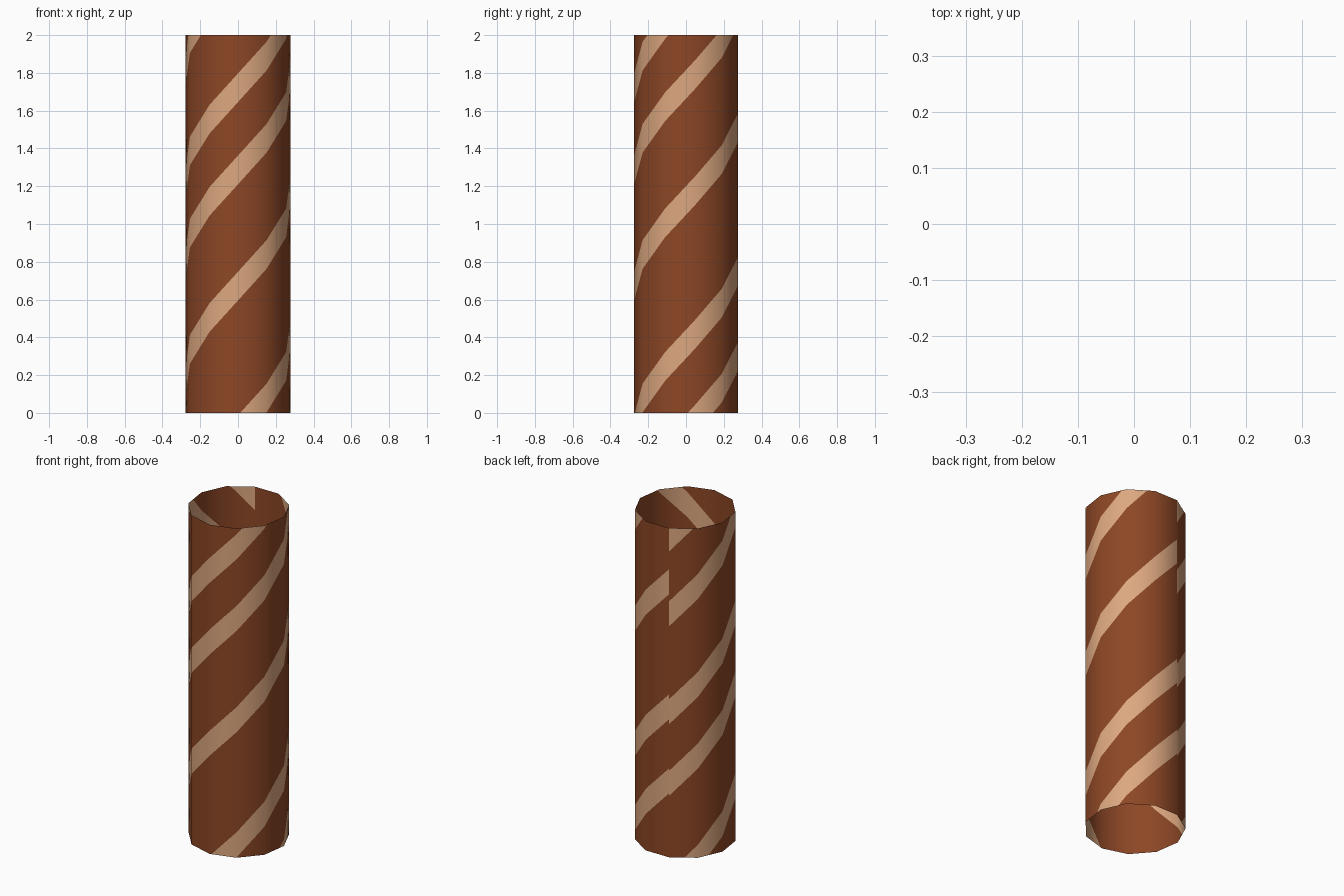
import bpy, bmesh, math
from mathutils import Vector

if "Cube" in bpy.data.objects:
    bpy.data.objects.remove(bpy.data.objects["Cube"])

SIDES, R, H = 11, 0.28, 2.0
RISE = 1.84            # climb of a stripe over one full turn
HALF = 0.076           # half of a stripe's upright width
SEAM = math.radians(90 + 180 / SIDES)
# stripe centre heights at the seam
STARTS = [-1.375, -0.925, -0.165, 0.45, 0.885, 1.48, 1.935]
Y_SHIFT = R * (1 - math.cos(math.pi / SIDES)) / 2


def material(name, rgb):
    m = bpy.data.materials.new(name)
    m.diffuse_color = (*rgb, 1)
    m.use_nodes = True
    m.node_tree.nodes["Principled BSDF"].inputs["Base Color"].default_value = m.diffuse_color
    return m


def corner(i, z):
    a = SEAM + 2 * math.pi * i / SIDES
    return Vector((R * math.cos(a), R * math.sin(a) + Y_SHIFT, z))


bm = bmesh.new()
# open tube: each flat side is cut along the slanted stripe borders
for i in range(SIDES):
    a, b = corner(i, 0), corner(i + 1, 0)
    quad = [a, b, corner(i + 1, H), corner(i, H)]
    face = bm.faces.new([bm.verts.new(p) for p in quad])
    geom = list(face.verts) + list(face.edges) + [face]
    along = b - a
    slant = along + Vector((0, 0, RISE / SIDES))
    cut_normal = slant.cross(face.normal if face.normal.length else along.cross(Vector((0, 0, 1))))
    for start in STARTS:
        for side in (-HALF, HALF):
            z = start + side + RISE * i / SIDES
            if z > H or z + RISE / SIDES < 0:
                continue
            geom = bmesh.ops.bisect_plane(bm, geom=geom, dist=1e-6,
                                          plane_co=a + Vector((0, 0, z)),
                                          plane_no=cut_normal.normalized())["geom"]
    # pieces lying inside a stripe take the light colour
    for f in [g for g in geom if isinstance(g, bmesh.types.BMFace)]:
        c = f.calc_center_median()
        t = (i + (c - a).dot(along) / along.length_squared) / SIDES
        f.material_index = int(any(abs(c.z - s - RISE * t) < HALF for s in STARTS))
        f.smooth = True
bmesh.ops.remove_doubles(bm, verts=bm.verts, dist=1e-5)

mesh = bpy.data.meshes.new("striped_tube")
bm.to_mesh(mesh)
bm.free()
mesh.materials.append(material("chocolate brown", (0.266, 0.063, 0.019)))
mesh.materials.append(material("light caramel", (0.72, 0.39, 0.215)))
# round shading across the flat sides
mesh.normals_split_custom_set_from_vertices(
    [Vector((v.co.x, v.co.y - Y_SHIFT, 0)).normalized() for v in mesh.vertices])
tube = bpy.data.objects.new("striped_tube", mesh)
bpy.context.collection.objects.link(tube)
